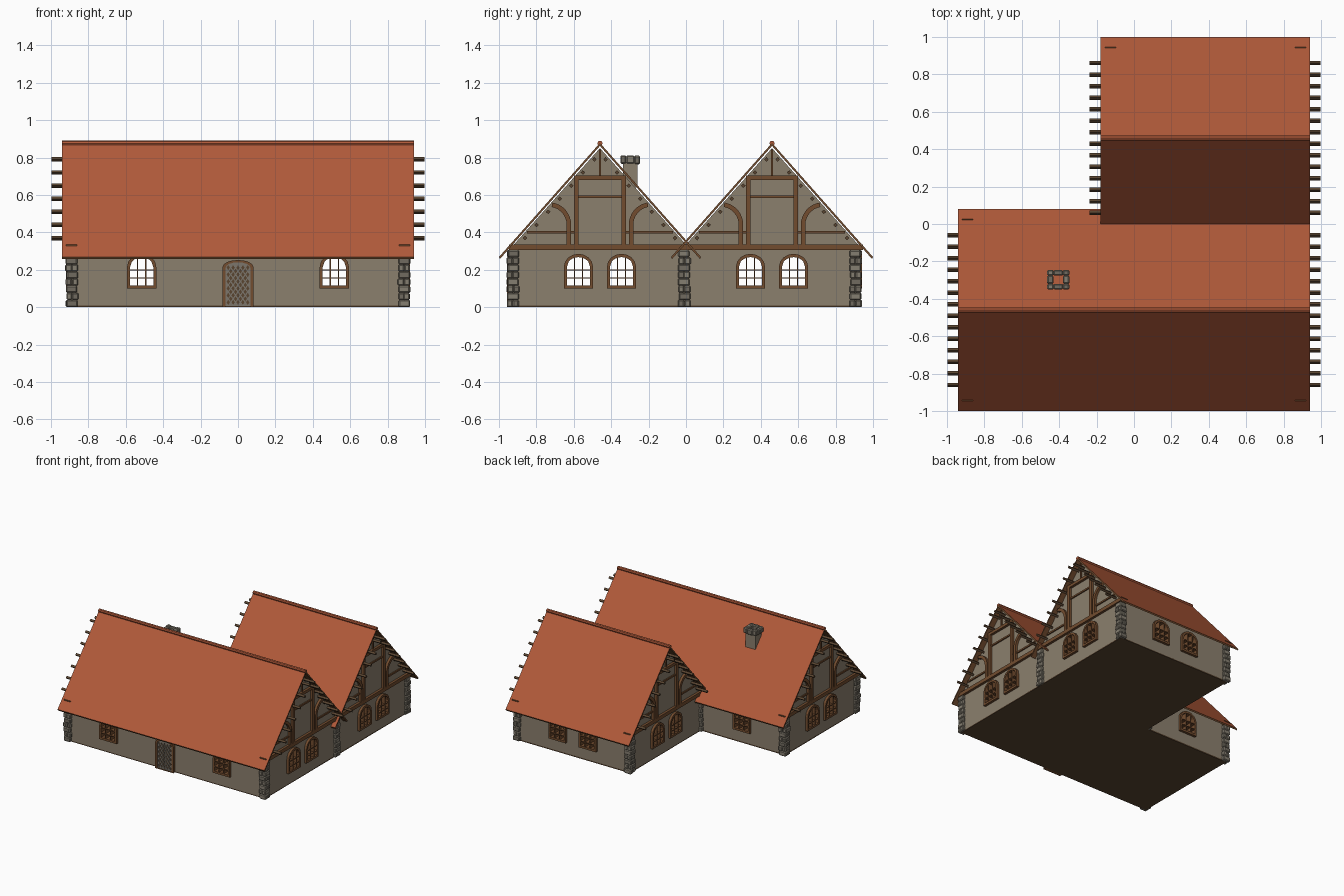
import bpy, bmesh, math, random
from mathutils import Matrix, Vector

if "Cube" in bpy.data.objects:
    bpy.data.objects.remove(bpy.data.objects["Cube"])

random.seed(4)


def material(name, rgb):
    m = bpy.data.materials.new(name)
    m.diffuse_color = (*rgb, 1)
    m.use_nodes = True
    m.node_tree.nodes["Principled BSDF"].inputs["Base Color"].default_value = m.diffuse_color
    return m


PLASTER = material("plaster", (0.26, 0.215, 0.155))
TILE = material("roof_tile", (0.44, 0.102, 0.042))
WOOD = material("timber", (0.17, 0.073, 0.028))
DARK = material("dark_timber", (0.10, 0.058, 0.03))
STONE = material("stone", (0.235, 0.21, 0.165))
STONE2 = material("dark_stone", (0.165, 0.148, 0.118))
IRON = material("door_iron", (0.20, 0.18, 0.15))


def finish(name, bm, mats):
    bmesh.ops.recalc_face_normals(bm, faces=bm.faces)
    me = bpy.data.meshes.new(name)
    bm.to_mesh(me)
    bm.free()
    for m in mats:
        me.materials.append(m)
    ob = bpy.data.objects.new(name, me)
    bpy.context.collection.objects.link(ob)
    return ob


def boxes(name, items, mats, bevel=0):
    """items: (centre, size, tilt about x); random material per box."""
    bm = bmesh.new()
    for c, s, tilt in items:
        mx = Matrix.Translation(c) @ Matrix.Rotation(tilt, 4, 'X') @ Matrix.Diagonal((*s, 1))
        vs = bmesh.ops.create_cube(bm, size=1, matrix=mx)["verts"]
        idx = random.randrange(len(mats))
        for f in {f for v in vs for f in v.link_faces}:
            f.material_index = idx
    if bevel:
        bmesh.ops.bevel(bm, geom=bm.edges[:], offset=bevel, segments=1, affect='EDGES')
    return finish(name, bm, mats)


def span(x0, x1, y0, y1, z0, z1):
    return (((x0 + x1) / 2, (y0 + y1) / 2, (z0 + z1) / 2),
            (abs(x1 - x0), abs(y1 - y0), abs(z1 - z0)), 0)


def panel(name, axis, pos, depth, outlines, mats, rule=None):
    """Flat outlines (nested ones are holes) extruded across the x or y axis."""
    cu = bpy.data.curves.new(name, 'CURVE')
    cu.dimensions, cu.fill_mode, cu.extrude = '2D', 'BOTH', depth / 2
    for pts in outlines:
        sp = cu.splines.new('POLY')
        sp.points.add(len(pts) - 1)
        for p, (u, v) in zip(sp.points, pts):
            p.co = (u, v, 0, 1)
        sp.use_cyclic_u = True
    tmp = bpy.data.objects.new(name + "_tmp", cu)
    bpy.context.collection.objects.link(tmp)
    dg = bpy.context.evaluated_depsgraph_get()
    me = bpy.data.meshes.new_from_object(tmp.evaluated_get(dg))
    bm = bmesh.new()
    bm.from_mesh(me)
    bpy.data.objects.remove(tmp)
    bpy.data.meshes.remove(me)
    if axis == 'x':
        mx = Matrix(((0, 0, 1, pos), (1, 0, 0, 0), (0, 1, 0, 0), (0, 0, 0, 1)))
    else:
        mx = Matrix(((1, 0, 0, 0), (0, 0, -1, pos), (0, 1, 0, 0), (0, 0, 0, 1)))
    bm.transform(mx)
    bmesh.ops.remove_doubles(bm, verts=bm.verts, dist=1e-5)
    bmesh.ops.recalc_face_normals(bm, faces=bm.faces)
    bm.normal_update()
    for f in bm.faces:
        f.material_index = rule(f) if rule else 0
        f.smooth = False
    return finish(name, bm, mats)


def arch(u, w, z0, zs, h, n=8):
    return [(u - w, z0), (u + w, z0)] + [
        (u + w * math.cos(math.pi * i / n), zs + h * math.sin(math.pi * i / n)) for i in range(n + 1)]


def opening(u):
    return arch(u, 0.072, 0.106, 0.215, 0.064)


def window(name, axis, pos, u):
    # arched frame with nine panes left open
    outlines = [arch(u, 0.078, 0.10, 0.215, 0.07)]
    for a, b in ((-0.062, -0.025), (-0.019, 0.019), (0.025, 0.062)):
        for z0, z1 in ((0.117, 0.152), (0.158, 0.196)):
            outlines.append([(u + a, z0), (u + b, z0), (u + b, z1), (u + a, z1)])
        top = [b + (a - b) * i / 4 for i in range(5)]
        outlines.append([(u + a, 0.202), (u + b, 0.202)] + [
            (u + t, 0.215 + 0.052 * math.sqrt(max(0, 1 - (t / 0.062) ** 2))) for t in top])
    panel(name, axis, pos, 0.07, outlines, [WOOD])


def gable_z(d):
    return 0.85 - 1.12 * d


def gable(tag, x, s, cy, y0, y1, wins):
    # end wall with window openings
    wall = [(y0, 0.008), (y1, 0.008), (y1, gable_z(y1 - cy)), (cy, 0.85), (y0, gable_z(cy - y0))]
    panel(tag + "_gable_wall", 'x', x - s * 0.02, 0.04, [wall] + [opening(u) for u in wins], [PLASTER])
    for i, u in enumerate(wins):
        window(f"{tag}_window_{i}", 'x', x - s * 0.015, u)
    # timber framing
    a, b, t = x - s * 0.01, x + s * 0.02, x + s * 0.01
    beams = [span(x - s * 0.04, x + s * 0.02, cy - 0.487, cy + 0.487, 0.305, 0.335),
             span(a, b, cy - 0.14, cy + 0.14, 0.68, 0.703),
             span(a, t, cy - 0.12, cy + 0.12, 0.584, 0.597),
             span(a, t, cy - 0.006, cy + 0.006, 0.70, 0.842)]
    for m in (-1, 1):
        beams.append(span(a, b, cy + m * 0.116, cy + m * 0.14, 0.33, 0.69))
        beams.append(span(a, t, cy + m * 0.14, cy + m * 0.39, 0.394, 0.407))
        ang = [math.radians(10 * i) for i in range(9)]

        def arc(r):
            return [(cy + m * (0.275 - r * math.cos(q)), 0.44 + r * math.sin(q)) for q in ang]
        o, i = arc(0.121), arc(0.097)
        panel(f"{tag}_curved_brace", 'x', x + s * 0.005, 0.03,
              [[(o[0][0], 0.33)] + o + i[::-1] + [(i[0][0], 0.33)]], [WOOD])
    boxes(tag + "_timber_frame", beams, [WOOD])


def roof(tag, x0, x1, cy):
    prof = [(cy - 0.54, 0.268), (cy, 0.878), (cy + 0.54, 0.268),
            (cy + 0.535, 0.257), (cy, 0.862), (cy - 0.535, 0.257)]
    panel(tag + "_roof", 'x', (x0 + x1) / 2, x1 - x0, [prof], [TILE, WOOD],
          lambda f: 0 if f.normal.z > 0.3 else 1)
    # ridge roll
    bm = bmesh.new()
    bmesh.ops.create_cone(bm, cap_ends=True, segments=8, radius1=0.014, radius2=0.014, depth=x1 - x0,
                          matrix=Matrix.Translation(((x0 + x1) / 2, cy, 0.876)) @ Matrix.Rotation(math.pi / 2, 4, 'Y'))
    finish(tag + "_ridge", bm, [TILE])
    # purlins sticking out at both ends
    rods = []
    for s in (-1, 1):
        for i in range(7):
            d = 0.03 + i * 0.0618
            rods.append((((x0 + x1) / 2, cy + s * d, 0.79 - 1.135 * (d - 0.03)),
                         (x1 - x0 + 0.114, 0.017, 0.017), -s * math.radians(48)))
    boxes(tag + "_purlins", rods, [DARK])


# gable ends of both wings
F, B = -0.46, 0.46
gable("front_wing_right", 0.90, 1, F, -0.935, 0.0, (-0.575, -0.345))
gable("front_wing_left", -0.90, -1, F, -0.935, 0.0, (-0.575, -0.345))
gable("back_wing_right", 0.90, 1, B, 0.0, 0.92, (0.345, 0.575))
gable("back_wing_left", -0.135, -1, B, 0.0, 0.92, (0.345, 0.575))
roof("front_wing", -0.94, 0.94, F)
roof("back_wing", -0.18, 0.94, B)

# long walls
for name, y, s, x0, x1, wins in (("front_wall", -0.935, -1, -0.895, 0.895, (-0.515, 0.515)),
                                 ("back_wall", 0.92, 1, -0.13, 0.895, (0.24, 0.515)),
                                 ("inner_back_wall", 0.0, 1, -0.895, -0.12, (-0.515,))):
    rect = [(x0, 0.008), (x1, 0.008), (x1, 0.315), (x0, 0.315)]
    panel(name, 'y', y - s * 0.02, 0.04, [rect] + [opening(u) for u in wins], [PLASTER])
    for i, u in enumerate(wins):
        window(f"{name}_window_{i}", 'y', y - s * 0.015, u)

# floor
boxes("floor", [span(-0.9, 0.9, -0.935, 0, 0, 0.01), span(-0.135, 0.9, 0, 0.92, 0, 0.01)], [DARK])

# door with frame and iron lattice
panel("door_frame", 'y', -0.935, 0.045,
      [arch(0, 0.082, 0.0, 0.215, 0.037), arch(0, 0.066, 0.004, 0.21, 0.03)], [WOOD])
panel("door", 'y', -0.935, 0.02, [arch(0, 0.067, 0.004, 0.21, 0.031)], [DARK])
holes = []
for r in range(11):
    for c in range(-2, 3):
        u, z = c * 0.026 + (r % 2) * 0.013, 0.026 + r * 0.0185
        if abs(u) < 0.056:
            holes.append([(u - 0.009, z), (u, z - 0.0135), (u + 0.009, z), (u, z + 0.0135)])
panel("door_lattice", 'y', -0.947, 0.008, [arch(0, 0.066, 0.006, 0.21, 0.03)] + holes, [IRON])

# stone corner columns
for i, (x, y) in enumerate(((-0.888, -0.925), (0.888, -0.925), (-0.888, -0.01), (0.888, -0.01),
                            (-0.125, -0.01), (-0.125, 0.907), (0.888, 0.907))):
    rocks = []
    for k in range(8):
        for m in (-1, 1):
            j = [random.uniform(-0.003, 0.003) for _ in range(4)]
            off = (m * 0.016, 0) if k % 2 else (0, m * 0.016)
            size = (0.032, 0.062) if k % 2 else (0.062, 0.032)
            rocks.append(((x + off[0] + j[0], y + off[1] + j[1], 0.0195 + k * 0.038),
                          (size[0] + j[2], size[1] + j[3], 0.038), 0))
    boxes(f"corner_stones_{i}", rocks, [STONE, STONE2], 0.006)

# hollow chimney with a ring of cap stones
cx, cy = -0.405, -0.298
boxes("chimney_shaft",
      [span(cx + m * 0.033, cx + m * 0.045, cy - 0.04, cy + 0.04, 0.64, 0.78) for m in (-1, 1)] +
      [span(cx - 0.034, cx + 0.034, cy + m * 0.028, cy + m * 0.04, 0.64, 0.78) for m in (-1, 1)], [PLASTER])
boxes("chimney_cap",
      [((cx + i * 0.042, cy + j * 0.037, 0.787 + random.uniform(-0.003, 0.003)),
        (0.034 if i else 0.05, 0.031 if j else 0.044, 0.044), 0)
       for i in (-1, 0, 1) for j in (-1, 0, 1) if i or j], [STONE, STONE2], 0.006)
